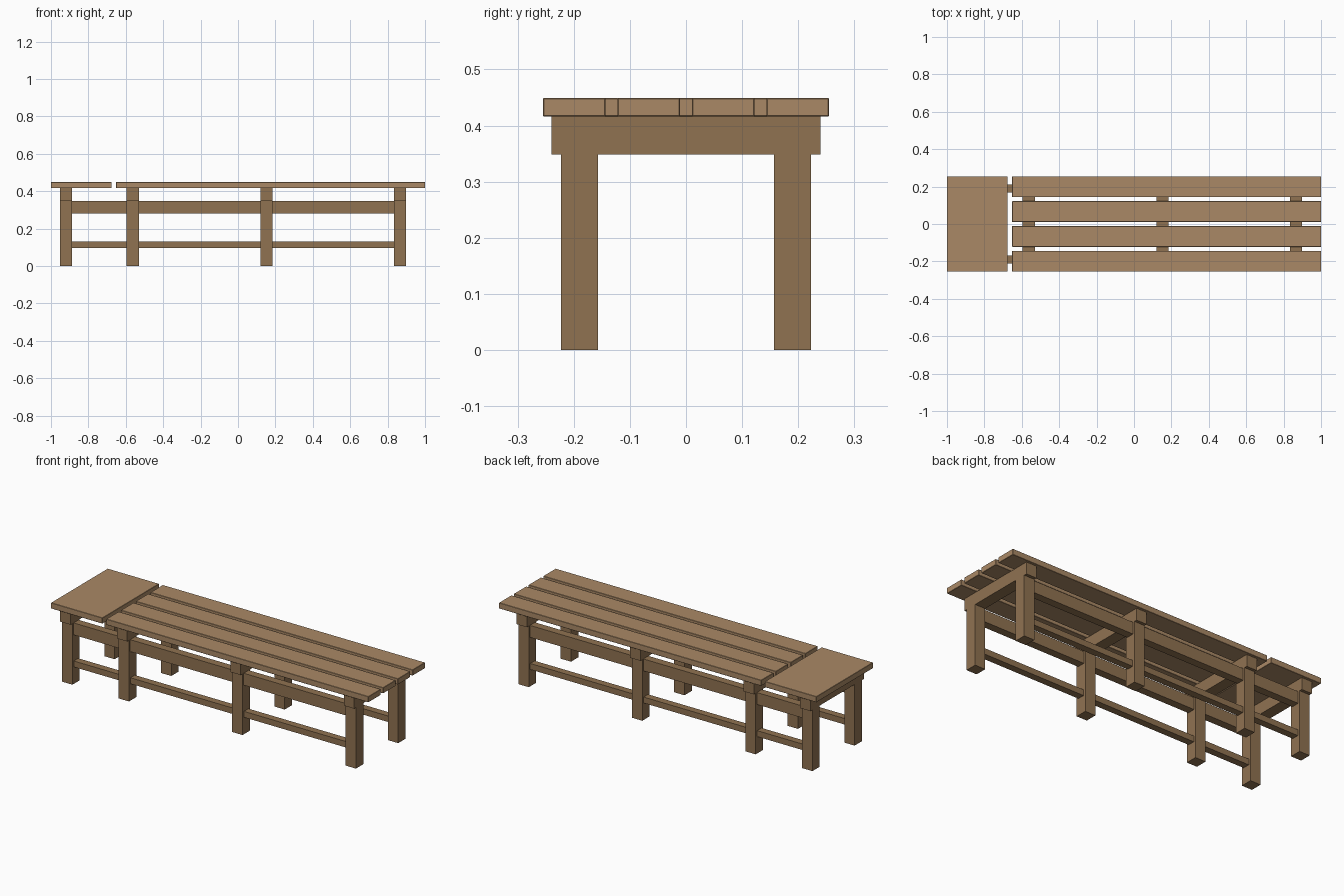
import bpy

if "Cube" in bpy.data.objects:
    bpy.data.objects.remove(bpy.data.objects["Cube"])


def material(name, color):
    m = bpy.data.materials.new(name)
    m.diffuse_color = (*color, 1)
    m.use_nodes = True
    m.node_tree.nodes["Principled BSDF"].inputs["Base Color"].default_value = m.diffuse_color
    return m


TOP = material("light_wood", (0.40, 0.25, 0.133))
FRAME = material("dark_wood", (0.28, 0.17, 0.083))


def box(name, x, y, z, mat, bevel=0):
    """Box from (min, max) ranges on each axis."""
    bpy.ops.mesh.primitive_cube_add(size=1, location=[(a + b) / 2 for a, b in (x, y, z)])
    ob = bpy.context.object
    ob.name = name
    ob.scale = [b - a for a, b in (x, y, z)]
    bpy.ops.object.transform_apply(location=False, rotation=False, scale=True)
    ob.data.materials.append(mat)
    if bevel:
        mod = ob.modifiers.new("soft_edge", 'BEVEL')
        mod.width = bevel
        mod.segments = 1
    return ob


LEG_X = (-0.92, -0.563, 0.152, 0.867)
HALF = 0.0325
LEG_Y = 0.19

# Solid end board and four seat slats
box("end_board", (-1, -0.676), (-0.255, 0.255), (0.416, 0.449), TOP, 0.0015)
for i in range(4):
    y = -0.199 + i * 0.1327
    box(f"seat_slat_{i + 1}", (-0.652, 1), (y - 0.0555, y + 0.0555), (0.416, 0.449), TOP, 0.0015)

# Leg frames: a pair of legs under each cross bearer
for i, x in enumerate(LEG_X):
    span = (x - HALF, x + HALF)
    box(f"cross_bearer_{i + 1}", span, (-0.24, 0.24), (0.348, 0.416), FRAME)
    for side, s in (("front", -1), ("back", 1)):
        y = s * LEG_Y
        box(f"{side}_leg_{i + 1}", span, (y - 0.033, y + 0.033), (0, 0.348), FRAME)

# Long rails joining neighbouring legs, upper apron and lower stretcher
for side, s in (("front", -1), ("back", 1)):
    y = s * LEG_Y
    for i in range(3):
        span = (LEG_X[i] + HALF, LEG_X[i + 1] - HALF)
        box(f"{side}_apron_{i + 1}", span, (y - 0.0225, y + 0.0225), (0.28, 0.348), FRAME)
        box(f"{side}_stretcher_{i + 1}", span, (y - 0.02, y + 0.02), (0.096, 0.13), FRAME)
